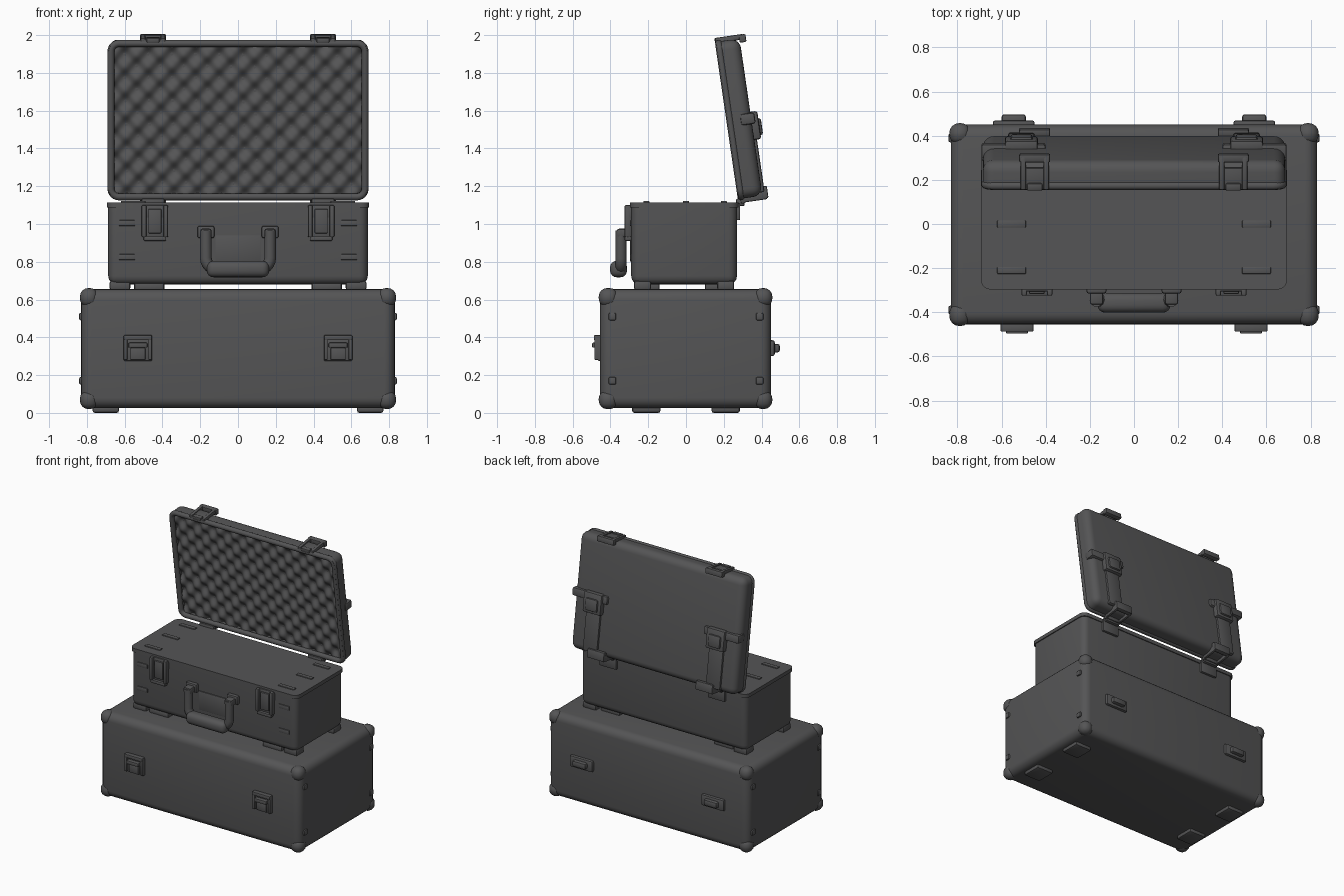
import bpy, bmesh, math
from mathutils import Matrix, Vector

if "Cube" in bpy.data.objects:
    bpy.data.objects.remove(bpy.data.objects["Cube"])

grey = bpy.data.materials.new("dark_grey")
grey.diffuse_color = (0.09, 0.09, 0.092, 1)
grey.use_nodes = True
grey.node_tree.nodes["Principled BSDF"].inputs["Base Color"].default_value = grey.diffuse_color
I = Matrix.Identity(4)
LID = Matrix.Translation((0, 0.28, 1.12)) @ Matrix.Rotation(math.radians(8.3), 4, 'X')


def finish(name, bm, M=I):
    me = bpy.data.meshes.new(name)
    bm.to_mesh(me)
    bm.free()
    me.materials.append(grey)
    ob = bpy.data.objects.new(name, me)
    ob.matrix_world = M
    bpy.context.collection.objects.link(ob)
    return ob


def rounded(b, r, keep=None, seg=3):
    """Bevelled box from (x0,x1,y0,y1,z0,z1); keep(edge) picks the edges to round."""
    bm = bmesh.new()
    bmesh.ops.create_cube(bm, size=1)
    for v in bm.verts:
        for i in range(3):
            v.co[i] = max(b[2*i:2*i+2]) if v.co[i] > 0 else min(b[2*i:2*i+2])
    edges = [e for e in bm.edges if keep is None or keep(e)]
    bmesh.ops.bevel(bm, geom=edges, offset=r, segments=seg, profile=0.5, affect='EDGES')
    return bm


def boxes(name, items, r=0.006, M=I, seg=2):
    out = bmesh.new()
    for b in items:
        bm = rounded(b, r, None, seg)
        tmp = bpy.data.meshes.new("tmp")
        bm.to_mesh(tmp)
        bm.free()
        out.from_mesh(tmp)
        bpy.data.meshes.remove(tmp)
    return finish(name, out, M)


def tube(name, pts, r, M=I, closed=False):
    cu = bpy.data.curves.new(name, 'CURVE')
    cu.dimensions = '3D'
    cu.bevel_depth, cu.bevel_resolution, cu.use_fill_caps = r, 3, True
    sp = cu.splines.new('POLY')
    sp.points.add(len(pts) - 1)
    for p, c in zip(sp.points, pts):
        p.co = (*c, 1)
    sp.use_cyclic_u = closed
    tmp = bpy.data.objects.new("tmp", cu)
    bpy.context.collection.objects.link(tmp)
    bpy.context.view_layer.update()
    me = bpy.data.meshes.new_from_object(tmp.evaluated_get(bpy.context.evaluated_depsgraph_get()))
    bpy.data.objects.remove(tmp)
    bm = bmesh.new()
    bm.from_mesh(me)
    bpy.data.meshes.remove(me)
    return finish(name, bm, M)


def arc(cx, cz, r, a0, n=6):
    return [(cx + r*math.cos(math.radians(a0 + 90*i/n)),
             cz + r*math.sin(math.radians(a0 + 90*i/n))) for i in range(n + 1)]


# ---- lower case
finish("lower_case", rounded((-0.83, 0.83, -0.455, 0.45, 0.025, 0.655), 0.055, None, 5))
for s in (-1, 1):
    side = "right" if s > 0 else "left"
    caps, rivets, feet = [], [], []
    for t in (-1, 1):
        y0, y1 = (0.36, 0.457) if t > 0 else (-0.462, -0.36)
        for z0, z1 in ((0.02, 0.12), (0.56, 0.661)):
            caps.append((s*0.74, s*0.837, y0, y1, z0, z1))
        for z in (0.17, 0.51):
            rivets.append((s*0.82, s*0.841, t*0.39 - 0.02, t*0.39 + 0.02, z - 0.02, z + 0.02))
        feet.append((s*0.63, s*0.77, t*0.21 - 0.075, t*0.21 + 0.075, 0, 0.04))
    boxes(f"lower_corner_caps_{side}", caps, 0.045, seg=4)
    boxes(f"lower_side_rivets_{side}", rivets, 0.008)
    boxes(f"lower_feet_{side}", feet, 0.012)
    # front catch: backplate, frame and tongue
    x = s*0.53
    boxes(f"lower_front_latch_{side}", [
        (x - 0.075, x + 0.075, -0.468, -0.44, 0.275, 0.41),
        (x - 0.075, x - 0.055, -0.485, -0.45, 0.28, 0.41),
        (x + 0.055, x + 0.075, -0.485, -0.45, 0.28, 0.41),
        (x - 0.075, x + 0.075, -0.488, -0.45, 0.385, 0.412),
        (x - 0.05, x + 0.05, -0.497, -0.45, 0.345, 0.372),
        (x - 0.04, x + 0.04, -0.482, -0.45, 0.28, 0.345)], 0.006)
    # rear hinge plate
    x = s*0.545
    boxes(f"lower_back_hinge_{side}", [
        (x - 0.095, x + 0.095, 0.43, 0.47, 0.30, 0.385),
        (x - 0.055, x + 0.055, 0.44, 0.497, 0.32, 0.365)], 0.012)

# ---- upper case: sharp top edge under a thin rim slab
not_top = lambda e: min(v.co.z for v in e.verts) < 1.0
finish("upper_case", rounded((-0.687, 0.687, -0.29, 0.27, 0.68, 1.10), 0.045, not_top, 4))
upright = lambda e: abs(e.verts[0].co.z - e.verts[1].co.z) > 0.01
finish("upper_case_rim", rounded((-0.694, 0.694, -0.297, 0.277, 1.088, 1.115), 0.045, upright, 5))
for s in (-1, 1):
    side = "right" if s > 0 else "left"
    boxes(f"upper_feet_{side}", [(s*0.39, s*0.55, y, y + 0.13, 0.645, 0.69) for y in (-0.27, 0.10)]
          + [(s*0.57, s*0.68, y, y + 0.09, 0.65, 0.70) for y in (-0.275, 0.165)], 0.012)
    boxes(f"upper_top_tabs_{side}", [(s*0.49, s*0.62, y - 0.016, y + 0.016, 1.105, 1.122)
                                     for y in (-0.21, 0.0, 0.2)], 0.004)
    boxes(f"upper_front_slots_{side}", [(s*0.545, s*0.63, -0.297, -0.28, z, z + 0.03)
                                        for z in (0.81, 0.99)], 0.003)
    # drawbolt latch
    x = s*0.44
    boxes(f"upper_latch_{side}", [
        (x - 0.07, x + 0.07, -0.305, -0.28, 1.03, 1.10),
        (x - 0.055, x + 0.055, -0.305, -0.28, 0.915, 1.04),
        (x - 0.07, x - 0.045, -0.325, -0.29, 0.93, 1.10),
        (x + 0.045, x + 0.07, -0.325, -0.29, 0.93, 1.10),
        (x - 0.06, x + 0.06, -0.325, -0.29, 0.91, 0.935),
        (x - 0.035, x + 0.035, -0.318, -0.29, 0.95, 1.08)], 0.007)
    # handle mount
    x = s*0.17
    boxes(f"handle_mount_{side}", [(x - 0.045, x + 0.045, -0.315, -0.28, 0.925, 0.99),
                                   (x - 0.03, x + 0.03, -0.365, -0.29, 0.93, 0.975)], 0.01)
    # hinge on the rear wall, reaching up to the lid
    x = s*0.45
    boxes(f"case_hinge_{side}", [(x - 0.07, x + 0.07, 0.26, 0.287, 1.02, 1.11),
                                 (x - 0.06, x + 0.06, 0.265, 0.31, 1.095, 1.135)], 0.008)

# handle: U-shaped bar with a thick grip
path = [(-0.17, 0.965)] + arc(-0.11, 0.82, 0.06, 180) + arc(0.11, 0.82, 0.06, 270) + [(0.17, 0.965)]
tube("handle_bar", [(x, -0.345, z) for x, z in path], 0.031)
boxes("handle_grip", [(-0.165, 0.165, -0.402, -0.312, 0.718, 0.805)], 0.035, seg=4)
boxes("handle_backplate", [(-0.12, 0.12, -0.296, -0.28, 0.80, 0.94)], 0.004)

# ---- open lid, built upright and then tilted back-to-front
not_front = lambda e: max(v.co.y for v in e.verts) > 0.01
bm = rounded((-0.685, 0.685, 0, 0.128, 0.012, 0.853), 0.05, not_front, 5)
bm.faces.ensure_lookup_table()
front = [f for f in bm.faces if f.normal.y < -0.99]
bmesh.ops.inset_region(bm, faces=front, thickness=0.025, depth=0)
for v in {v for f in front for v in f.verts}:
    v.co.y += 0.045
finish("lid_shell", bm, LID)
ring = arc(0.63, 0.80, 0.043, 0) + arc(-0.63, 0.80, 0.043, 90) \
    + arc(-0.63, 0.065, 0.043, 180) + arc(0.63, 0.065, 0.043, 270)
tube("lid_rim", [(x, 0.015, z) for x, z in ring], 0.019, LID, True)

# egg-crate foam lining
bm = bmesh.new()
bmesh.ops.create_grid(bm, x_segments=120, y_segments=76, size=1)
k = 2*math.pi/0.125
for v in bm.verts:
    x, z = v.co.x*0.662, v.co.y*0.405
    h = math.sin(k*x + 0.3*math.sin(5*z))*math.sin(k*z + 0.3*math.sin(4*x))
    v.co = Vector((x, 0.03 - 0.017*h, z + 0.4325))
finish("foam_lining", bm, LID)

for s in (-1, 1):
    side = "right" if s > 0 else "left"
    x = s*0.45
    # catch on the free edge
    boxes(f"lid_catch_{side}", [
        (x - 0.065, x + 0.065, 0.0, 0.10, 0.84, 0.866),
        (x - 0.065, x - 0.04, 0.0, 0.15, 0.845, 0.874),
        (x + 0.04, x + 0.065, 0.0, 0.15, 0.845, 0.874),
        (x - 0.07, x + 0.07, 0.125, 0.162, 0.83, 0.872),
        (x - 0.035, x + 0.035, -0.004, 0.03, 0.845, 0.874)], 0.007, LID)
    # hinge loop on the lower edge
    boxes(f"lid_hinge_{side}", [
        (x - 0.07, x - 0.05, 0.01, 0.15, -0.01, 0.035),
        (x + 0.05, x + 0.07, 0.01, 0.15, -0.01, 0.035),
        (x - 0.07, x + 0.07, 0.01, 0.035, -0.015, 0.03),
        (x - 0.07, x + 0.07, 0.125, 0.158, -0.005, 0.06)], 0.007, LID)
    # strap and buckle on the back
    x = s*0.51
    boxes(f"lid_strap_{side}", [(x - 0.06, x + 0.06, 0.11, 0.142, 0.03, 0.46)], 0.01, LID)
    boxes(f"lid_buckle_{side}", [
        (s*0.40, s*0.692, 0.07, 0.148, 0.395, 0.455),
        (x - 0.075, x + 0.075, 0.11, 0.165, 0.31, 0.46),
        (x - 0.05, x + 0.05, 0.12, 0.178, 0.33, 0.42)], 0.012, LID)

bpy.ops.object.select_all(action='SELECT')
bpy.context.view_layer.objects.active = bpy.data.objects["lower_case"]
bpy.ops.object.shade_smooth_by_angle(angle=math.radians(38))
